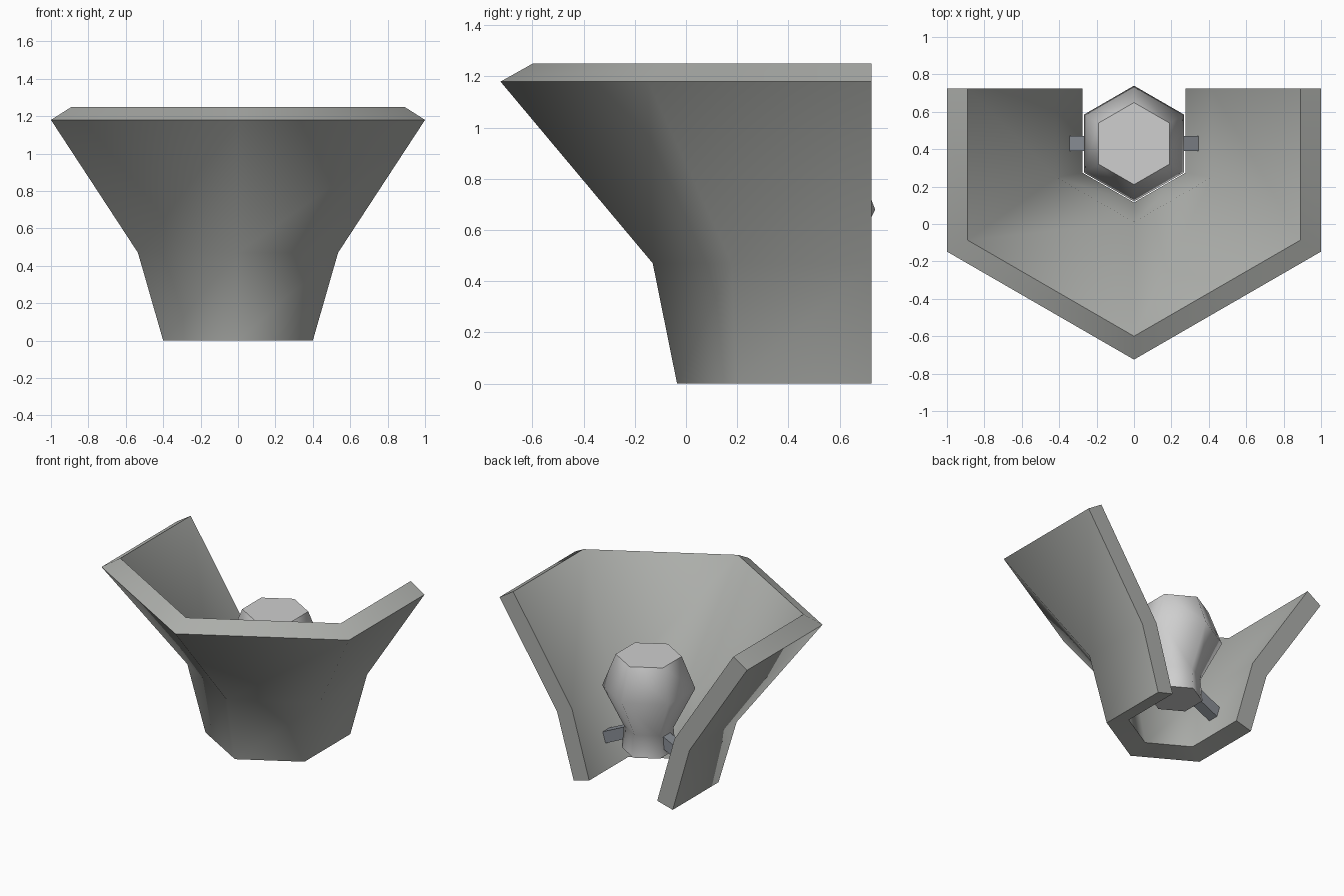
import bpy, bmesh, math
from mathutils import Matrix, Vector

if "Cube" in bpy.data.objects:
    bpy.data.objects.remove(bpy.data.objects["Cube"])

AXIS_Y = 0.43   # centre line of the core and funnel
BACK_Y = 0.725  # flat open back of the funnel


def material(name, rgb):
    m = bpy.data.materials.new(name)
    m.diffuse_color = (*rgb, 1)
    m.use_nodes = True
    m.node_tree.nodes["Principled BSDF"].inputs["Base Color"].default_value = m.diffuse_color
    return m


shell_grey = material("warm_grey", (0.42, 0.43, 0.41))
core_grey = material("light_grey", (0.62, 0.62, 0.62))
bar_grey = material("blue_grey", (0.25, 0.27, 0.30))


def finish(name, bm, mat, smooth_angle=None):
    bmesh.ops.recalc_face_normals(bm, faces=bm.faces)
    mesh = bpy.data.meshes.new(name)
    bm.to_mesh(mesh)
    bm.free()
    mesh.materials.append(mat)
    obj = bpy.data.objects.new(name, mesh)
    bpy.context.collection.objects.link(obj)
    if smooth_angle:
        bpy.ops.object.select_all(action='DESELECT')
        obj.select_set(True)
        bpy.context.view_layer.objects.active = obj
        bpy.ops.object.shade_smooth_by_angle(angle=math.radians(smooth_angle))
    return obj


# Funnel wall: thick section (half width, front corner y, z), outer side up
# and inner side down, carried round three sides of a hexagon
section = [(0.40, -0.035, 0.0), (0.535, -0.13, 0.47), (1.0, -0.725, 1.18),
           (0.89, -0.60, 1.25), (0.415, 0.01, 0.523), (0.275, 0.115, 0.034)]
bm = bmesh.new()
loops = []
for w, front, z in section:
    side = front + w * math.tan(math.radians(30))
    path = [(-w, BACK_Y), (-w, side), (0, front), (w, side), (w, BACK_Y)]
    loops.append([bm.verts.new((x, y, z)) for x, y in path])
for i in range(6):
    a, b = loops[i], loops[(i + 1) % 6]
    for k in range(4):
        bm.faces.new((a[k], a[k + 1], b[k + 1], b[k]))
for k in (0, 4):  # flat ends of the wall
    for i in (0, 1):
        bm.faces.new([loops[j][k] for j in (i, i + 1, 4 - i, 5 - i)])
finish("funnel_wall", bm, shell_grey, 65)

# Core: six-sided bulb, as (half width across flats, z)
profile = [(0.155, 0.23), (0.143, 0.39), (0.268, 0.68), (0.19, 0.91)]
bm = bmesh.new()
rings = []
for apothem, z in profile:
    r = apothem / math.cos(math.pi / 6)
    rings.append([bm.verts.new((r * math.sin(k * math.pi / 3),
                                AXIS_Y + r * math.cos(k * math.pi / 3), z))
                  for k in range(6)])
for a, b in zip(rings, rings[1:]):
    for k in range(6):
        n = (k + 1) % 6
        bm.faces.new((a[k], a[n], b[n], b[k]))
bm.faces.new(rings[0])
bm.faces.new(rings[-1])
finish("core", bm, core_grey, 65)

# Support bars: slope down from the core into the wall on both sides
for s, label in ((-1, "left"), (1, "right")):
    start, end = Vector((s * 0.10, AXIS_Y, 0.345)), Vector((s * 0.355, AXIS_Y, 0.225))
    d = end - start
    bm = bmesh.new()
    bmesh.ops.create_cube(bm, size=1)
    bm.transform(Matrix.Translation((start + end) / 2)
                 @ Matrix.Rotation(-math.atan2(d.z, d.x), 4, 'Y')
                 @ Matrix.Diagonal((d.length, 0.08, 0.08, 1)))
    finish(label + "_support_bar", bm, bar_grey)
